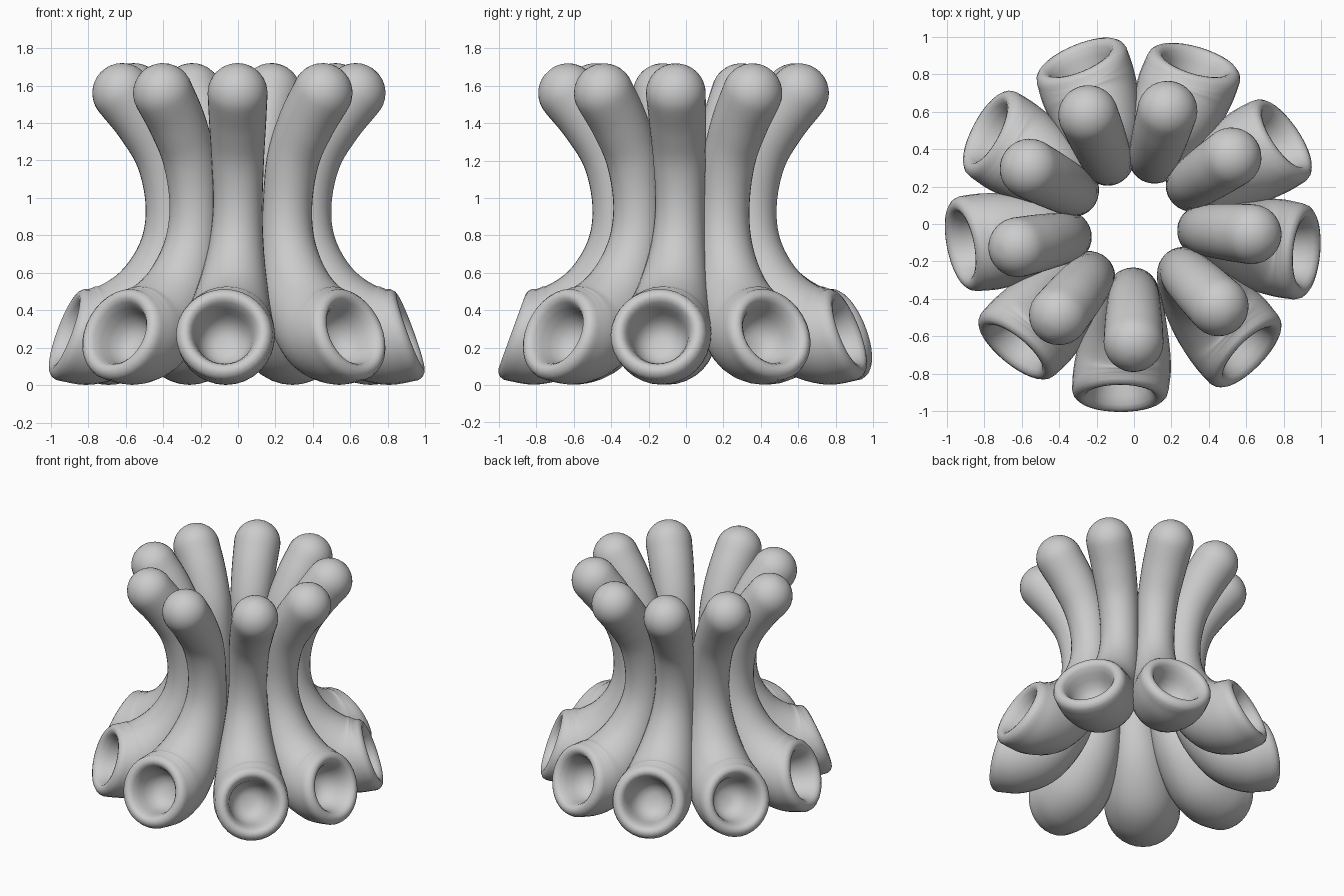
import bpy, bmesh
from math import sin, cos, radians, pi
from mathutils import Vector

if "Cube" in bpy.data.objects:
    bpy.data.objects.remove(bpy.data.objects["Cube"])

COUNT, STEP, START = 9, 39.25, -44.2
SEG = 32

# Tube centreline: sideways, radial, height, radius, heading (degrees) from top tip to mouth
PATH = [(0.00, 0.630, 1.560, 0.160, -132),
        (0.00, 0.510, 1.400, 0.152, -124),
        (0.00, 0.408, 1.200, 0.140, -107),
        (0.00, 0.368, 0.950, 0.132, -90),
        (-0.01, 0.385, 0.720, 0.150, -73),
        (-0.03, 0.475, 0.490, 0.195, -53),
        (-0.05, 0.630, 0.320, 0.240, -28),
        (-0.06, 0.770, 0.265, 0.260, 0),
        (-0.07, 0.885, 0.270, 0.258, 20)]
# Mouth profile: distance along the heading, radius (rolled lip, then the hollow)
LIP = [(0.025, 0.250), (0.042, 0.232), (0.048, 0.212), (0.042, 0.192), (0.022, 0.175),
       (-0.02, 0.158), (-0.07, 0.146), (-0.12, 0.128), (-0.16, 0.095), (-0.18, 0.05)]


def catmull(pts, sub):
    v = [Vector(p) for p in pts]
    v = [2 * v[0] - v[1]] + v + [2 * v[-1] - v[-2]]
    out = []
    for i in range(1, len(v) - 2):
        a, b, c, d = v[i - 1:i + 3]
        for k in range(sub):
            t = k / sub
            out.append(0.5 * (2 * b + (c - a) * t + (2 * a - 5 * b + 4 * c - d) * t * t
                              + (3 * b - a - 3 * c + d) * t ** 3))
    return out + [v[-2]]


def ring(bm, p, along, radius):
    h = radians(p[4])
    d = Vector((cos(h), 0, sin(h)))
    up = Vector((-sin(h), 0, cos(h)))
    c = Vector((p[1], p[0], p[2])) + d * along
    return [bm.verts.new(c + radius * (Vector((0, 1, 0)) * cos(t) + up * sin(t)))
            for t in (2 * pi * i / SEG for i in range(SEG))]


def build_tube():
    bm = bmesh.new()
    samples = catmull(PATH, 5)
    first, last = samples[0], samples[-1]
    rings = []
    # rounded top
    for k in range(1, 9):
        t = k * pi / 18
        rings.append(ring(bm, first, -first[3] * cos(t), first[3] * sin(t)))
    # bent body
    rings += [ring(bm, p, 0, p[3]) for p in samples]
    # lip and hollow
    rings += [ring(bm, last, a, r) for a, r in LIP]
    for r0, r1 in zip(rings, rings[1:]):
        for i in range(SEG):
            j = (i + 1) % SEG
            bm.faces.new((r0[i], r0[j], r1[j], r1[i]))
    bm.faces.new(rings[0])
    bm.faces.new(rings[-1])
    bmesh.ops.recalc_face_normals(bm, faces=bm.faces)
    for f in bm.faces:
        f.smooth = True
    me = bpy.data.meshes.new("tube")
    bm.to_mesh(me)
    bm.free()
    return me


# Ring of tubes
mesh = build_tube()
for n in range(COUNT):
    ob = bpy.data.objects.new(f"tube_{n + 1}", mesh)
    ob.rotation_euler.z = radians(START + n * STEP)
    bpy.context.collection.objects.link(ob)
